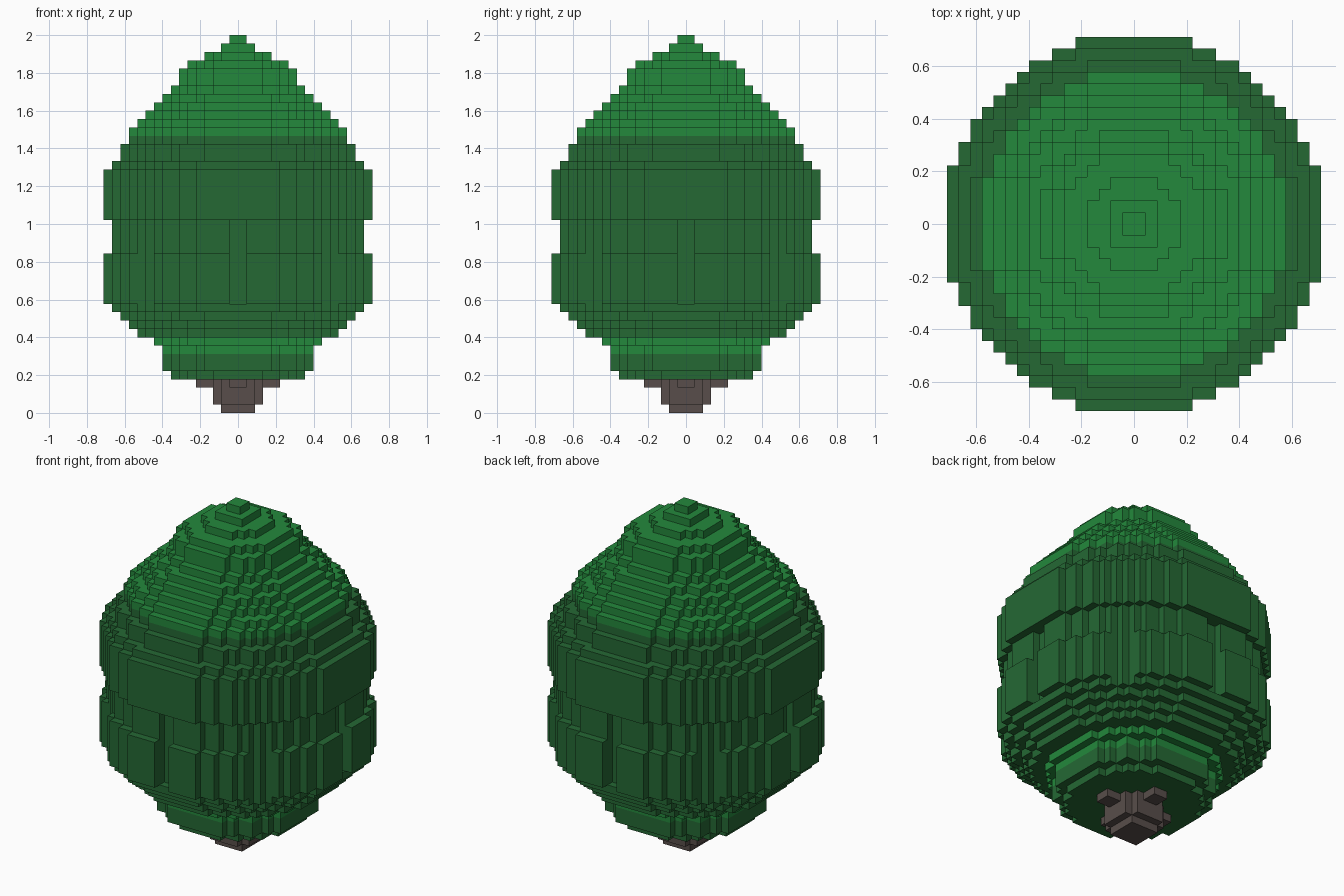
import bpy, bmesh, math

if "Cube" in bpy.data.objects:
    bpy.data.objects.remove(bpy.data.objects["Cube"], do_unlink=True)

U = 2 / 45  # edge of one block


def material(name, rgb):
    m = bpy.data.materials.new(name)
    m.use_nodes = True
    m.diffuse_color = (*rgb, 1)
    bsdf = m.node_tree.nodes["Principled BSDF"]
    bsdf.inputs["Base Color"].default_value = (*rgb, 1)
    bsdf.inputs["Roughness"].default_value = 0.9
    return m


dark = material("dark leaf green", (0.018, 0.138, 0.034))
light = material("light leaf green", (0.017, 0.246, 0.045))
bark = material("grey brown bark", (0.098, 0.076, 0.069))

# Half width in blocks of every layer, from the ground up
TRUNK = [2, 3, 3, 5]
CROWN = ([8, 9, 9, 9, 10, 12, 13, 14, 15] + [16] * 6 + [15] * 4 + [16] * 6
         + [15, 14, 14, 13, 13, 12, 11, 10, 9, 8, 7, 7, 6, 4, 2, 1])


def in_trunk(x, y, k):
    if k == 3:  # four short roots of the branches form a cross
        return math.hypot(x, y) < 3.2 or (min(x, y) < 1 and max(x, y) < 5)
    return math.hypot(x, y) < TRUNK[k] + 0.2


def in_crown(x, y, k):
    r = CROWN[k - 4] + 0.2
    near, far = min(x, y), max(x, y)
    if 13 <= k <= 18 and near > 10:   # diagonals of the lower band step back
        r = 15.2
    if 13 <= k <= 22 and near < 1:    # narrow groove in the middle of each side
        r = 14.2
    if k == 1 + len(TRUNK) + len(CROWN):
        return far < 1
    return math.hypot(near, far) < r


def blocks(test, layers):
    return {(i, j, k) for k in layers for i in range(-16, 16) for j in range(-16, 16)
            if test(abs(i + 0.5), abs(j + 0.5), k)}


def build(name, cells, solid, mats, rule):
    """Skin the exposed sides of a set of blocks."""
    bm = bmesh.new()
    corners = {}

    def vert(p):
        if p not in corners:
            corners[p] = bm.verts.new([c * U for c in p])
        return corners[p]

    for cell in sorted(cells):
        for axis in range(3):
            u, v = (axis + 1) % 3, (axis + 2) % 3
            for side in (0, 1):
                beside = list(cell)
                beside[axis] += 2 * side - 1
                if tuple(beside) in solid:
                    continue
                loop = []
                for du, dv in ((0, 0), (1, 0), (1, 1), (0, 1)):
                    p = list(cell)
                    p[axis] += side
                    p[u] += du
                    p[v] += dv
                    loop.append(vert(tuple(p)))
                face = bm.faces.new(loop if side else loop[::-1])
                face.material_index = rule(cell[2])
    mesh = bpy.data.meshes.new(name)
    bm.to_mesh(mesh)
    bm.free()
    for m in mats:
        mesh.materials.append(m)
    obj = bpy.data.objects.new(name, mesh)
    bpy.context.collection.objects.link(obj)
    return obj


trunk = blocks(in_trunk, range(4))
crown = blocks(in_crown, range(4, 45))
solid = trunk | crown

build("trunk", trunk, solid, [bark], lambda k: 0)
# Light foliage on the tip and in a thin ring near the bottom
build("crown", crown, solid, [dark, light], lambda k: int(k >= 33 or k in (7, 8)))
